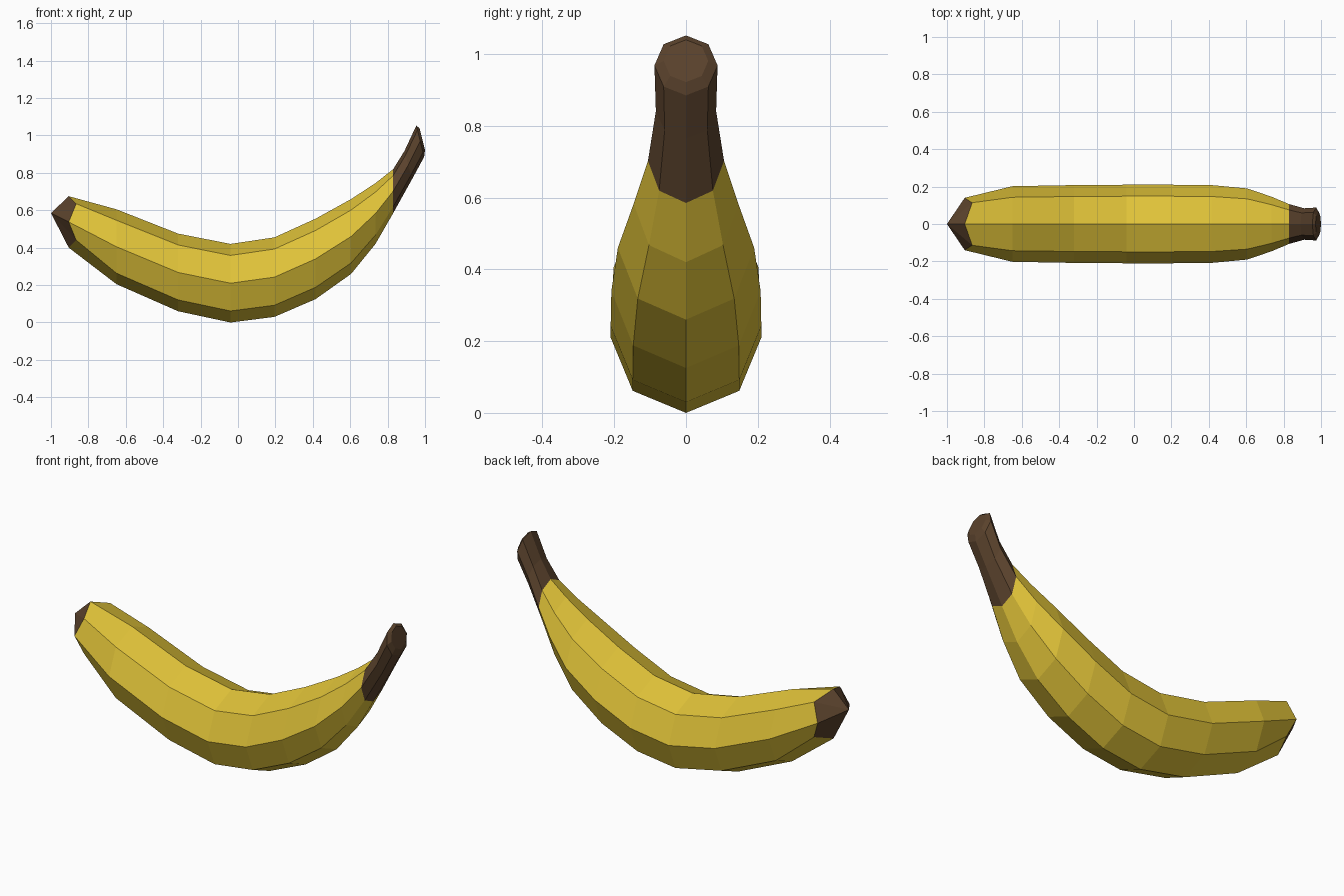
import bpy, bmesh, math

if "Cube" in bpy.data.objects:
    bpy.data.objects.remove(bpy.data.objects["Cube"])

# Cross-sections along the fruit: top (x, z), bottom (x, z), half width
SECTIONS = [
    ((-0.905, 0.675), (-0.905, 0.40), 0.14),
    ((-0.65, 0.605), (-0.65, 0.205), 0.202),
    ((-0.32, 0.475), (-0.32, 0.06), 0.208),
    ((-0.04, 0.42), (-0.04, 0.0), 0.21),
    ((0.195, 0.455), (0.195, 0.03), 0.21),
    ((0.415, 0.555), (0.415, 0.125), 0.208),
    ((0.605, 0.66), (0.605, 0.26), 0.19),
    ((0.735, 0.745), (0.735, 0.42), 0.146),
    ((0.83, 0.82), (0.83, 0.585), 0.106),
    ((0.89, 0.917), (0.93, 0.765), 0.084),
    ((0.953, 1.052), (0.995, 0.885), 0.088),
    ((0.97, 1.04), (1.0, 0.922), 0.062),
]
SIDES = 8
STEM_START = 8


def material(name, color):
    m = bpy.data.materials.new(name)
    m.diffuse_color = (*color, 1)
    m.use_nodes = True
    m.node_tree.nodes["Principled BSDF"].inputs["Base Color"].default_value = m.diffuse_color
    return m


bm = bmesh.new()
rings = []
for n, (top, bottom, half) in enumerate(SECTIONS):
    ring = []
    for i in range(SIDES):
        a = 2 * math.pi * i / SIDES
        c, s = math.cos(a), math.sin(a)
        x = (top[0] + bottom[0]) / 2 + c * (top[0] - bottom[0]) / 2
        z = (top[1] + bottom[1]) / 2 + c * (top[1] - bottom[1]) / 2
        # Corners of the blossom end are pushed inward, giving a zigzag edge
        if n == 0 and i % 2:
            x += 0.04
            s *= 1.15
        ring.append(bm.verts.new((x, half * s, z)))
    rings.append(ring)

# Peel and stem walls
for n, (a, b) in enumerate(zip(rings, rings[1:])):
    for i in range(SIDES):
        j = (i + 1) % SIDES
        f = bm.faces.new((a[i], a[j], b[j], b[i]))
        f.material_index = 1 if n >= STEM_START else 0

# Pointed blossom end
tip = bm.verts.new((-1, 0, 0.585))
for i in range(SIDES):
    bm.faces.new((tip, rings[0][(i + 1) % SIDES], rings[0][i])).material_index = 1

# Cut end of the stem
bm.faces.new(rings[-1]).material_index = 1

bmesh.ops.recalc_face_normals(bm, faces=bm.faces)
mesh = bpy.data.meshes.new("banana")
bm.to_mesh(mesh)
bm.free()
mesh.materials.append(material("yellow_peel", (0.74, 0.54, 0.04)))
mesh.materials.append(material("brown_stem", (0.105, 0.056, 0.026)))
banana = bpy.data.objects.new("banana", mesh)
bpy.context.collection.objects.link(banana)
